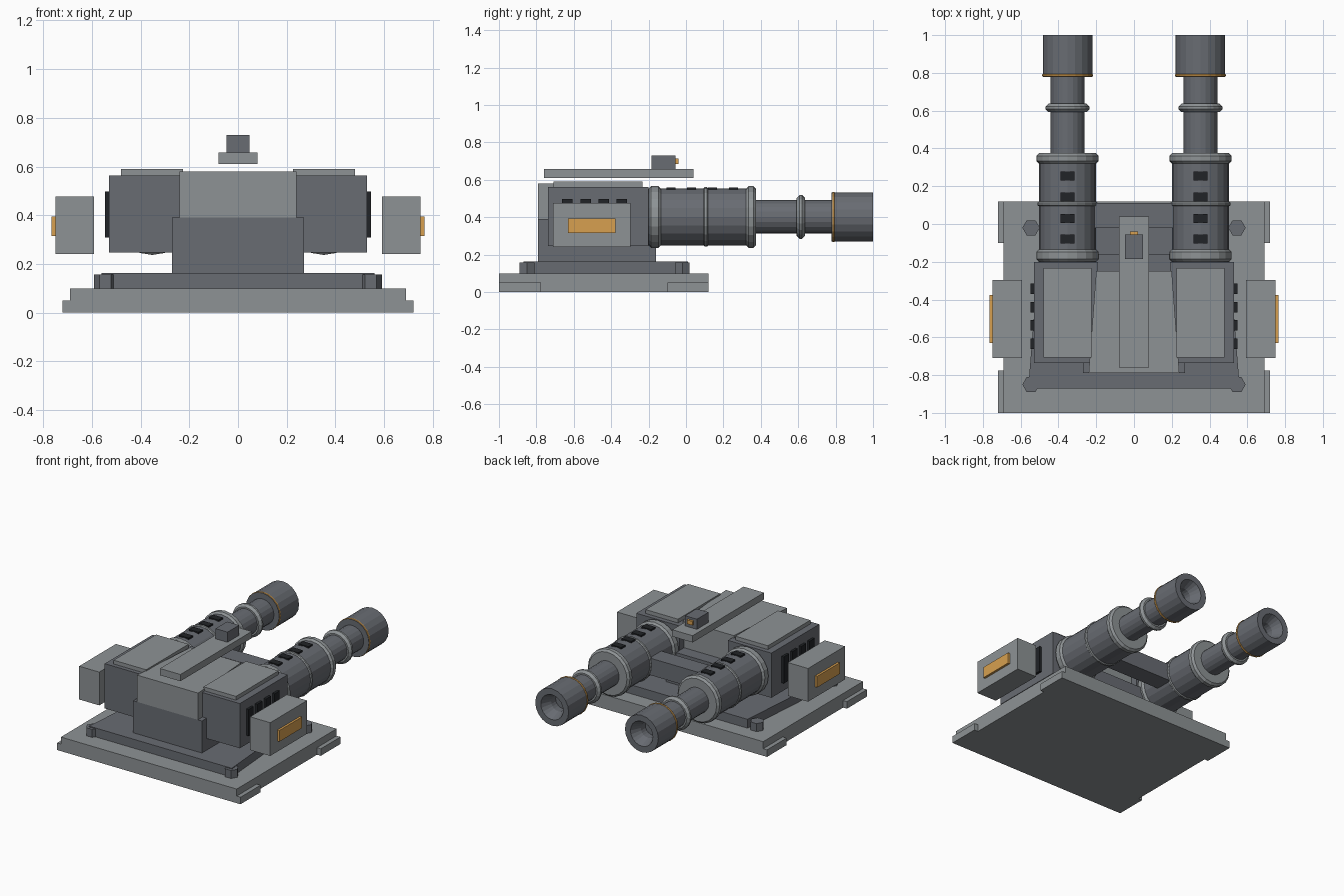
import bpy, bmesh, math

if "Cube" in bpy.data.objects:
    bpy.data.objects.remove(bpy.data.objects["Cube"])

def material(name, rgb):
    m = bpy.data.materials.new(name)
    m.diffuse_color = (*rgb, 1)
    m.use_nodes = True
    m.node_tree.nodes["Principled BSDF"].inputs["Base Color"].default_value = m.diffuse_color
    return m

LIGHT = material("light_grey", (0.27, 0.29, 0.30))
DARK = material("dark_grey", (0.14, 0.15, 0.17))
BLACK = material("black", (0.015, 0.017, 0.02))
ORANGE = material("orange", (0.68, 0.35, 0.08))

def finish(name, bm, mat):
    bmesh.ops.recalc_face_normals(bm, faces=bm.faces)
    me = bpy.data.meshes.new(name)
    bm.to_mesh(me)
    bm.free()
    me.materials.append(mat)
    ob = bpy.data.objects.new(name, me)
    bpy.context.collection.objects.link(ob)
    return ob

def prism(name, outline, z0, z1, mat):
    """Extrude an xy outline from z0 to z1."""
    bm = bmesh.new()
    f = bm.faces.new([bm.verts.new((x, y, z0)) for x, y in outline])
    top = bmesh.ops.extrude_face_region(bm, geom=[f])["geom"]
    for v in top:
        if isinstance(v, bmesh.types.BMVert):
            v.co.z = z1
    return finish(name, bm, mat)

def box(name, x, y, z, mat):
    x = sorted(x)
    return prism(name, [(x[0], y[0]), (x[1], y[0]), (x[1], y[1]), (x[0], y[1])], *z, mat)

def lathe(name, profile, cx, cz, mat, n=20, closed=False):
    """Revolve (y, radius) points around a y-directed axis."""
    bm = bmesh.new()
    rings = []
    for y, r in profile:
        if r == 0:
            rings.append([bm.verts.new((cx, y, cz))] * n)
        else:
            rings.append([bm.verts.new((cx + r * math.sin(2 * math.pi * i / n), y,
                                        cz + r * math.cos(2 * math.pi * i / n))) for i in range(n)])
    pairs = list(zip(rings, rings[1:])) + ([(rings[-1], rings[0])] if closed else [])
    for a, b in pairs:
        for i in range(n):
            j = (i + 1) % n
            bm.faces.new(list(dict.fromkeys([a[i], a[j], b[j], b[i]])))
    return finish(name, bm, mat)

def collar(name, y0, y1, r, cx, cz, c, mat, inner):
    """Bevelled ring around a barrel."""
    return lathe(name, [(y0, inner), (y0, r - c), (y0 + c, r), (y1 - c, r), (y1, r - c), (y1, inner)],
                 cx, cz, mat, closed=True)

# Base and turntable
box("base_plate", (-0.69, 0.69), (-1.0, 0.12), (0, 0.10), LIGHT)
prism("mount_plate", [(-0.56, -0.87), (0.56, -0.87), (0.49, 0.01), (-0.49, 0.01)], 0.10, 0.163, DARK)

# Central body, cover and the bar joining the barrels
box("central_body", (-0.27, 0.27), (-0.79, -0.16), (0.16, 0.39), DARK)
prism("central_cover", [(-0.24, -0.79), (0.24, -0.79), (0.20, -0.25), (-0.20, -0.25)], 0.39, 0.58, LIGHT)
box("cross_bar", (-0.24, 0.24), (-0.02, 0.11), (0.33, 0.45), DARK)

# Raised rail with sensor
box("top_rail", (-0.08, 0.08), (-0.76, 0.04), (0.61, 0.658), LIGHT)
box("sensor", (-0.047, 0.047), (-0.185, -0.055), (0.658, 0.73), DARK)
box("sensor_lens", (-0.022, 0.022), (-0.055, -0.04), (0.685, 0.713), ORANGE)

CX, CZ = 0.352, 0.402
for s, side in ((1, "right"), (-1, "left")):
    def part(name, x, y, z, mat):
        return box(f"{side}_{name}", (s * x[0], s * x[1]), y, z, mat)

    # Base tabs and hex bolts
    for y in ((-1.0, -0.775), (-0.10, 0.12)):
        part("base_tab", (0.69, 0.72), y, (0, 0.05), LIGHT)
    for y in (-0.85, -0.02):
        prism(f"{side}_bolt", [(s * 0.545 + 0.046 * math.cos(k * math.pi / 3),
                                y + 0.046 * math.sin(k * math.pi / 3)) for k in range(6)],
              0.10, 0.157, DARK)

    # Gun housing with roof plate and side vents
    part("housing", (0.19, 0.53), (-0.737, -0.20), (0.246, 0.563), DARK)
    part("roof_plate", (0.225, 0.48), (-0.708, -0.232), (0.563, 0.59), LIGHT)
    for k in range(4):
        y = -0.634 + k * 0.097
        part("side_vent", (0.525, 0.547), (y - 0.028, y + 0.028), (0.308, 0.497), BLACK)

    # Outboard box with orange panel
    part("side_box", (0.592, 0.75), (-0.71, -0.297), (0.24, 0.476), LIGHT)
    part("side_panel", (0.75, 0.766), (-0.63, -0.377), (0.315, 0.394), ORANGE)

    # Barrel: thick jacket, thin tube, hollow muzzle
    cx = s * CX
    lathe(f"{side}_barrel_jacket", [(-0.22, 0), (-0.22, 0.152), (0.355, 0.152), (0.355, 0)], cx, CZ, DARK)
    lathe(f"{side}_barrel_tube", [(0.35, 0), (0.35, 0.09), (0.80, 0.09), (0.80, 0)], cx, CZ, DARK)
    lathe(f"{side}_muzzle", [(0.778, 0), (0.778, 0.131), (1.0, 0.131), (1.0, 0.088),
                             (0.93, 0.055), (0.88, 0.055), (0.88, 0)], cx, CZ, DARK)
    collar(f"{side}_rear_collar", -0.20, -0.133, 0.165, cx, CZ, 0.014, LIGHT, 0.14)
    collar(f"{side}_middle_collar", 0.094, 0.118, 0.159, cx, CZ, 0.006, LIGHT, 0.14)
    collar(f"{side}_front_collar", 0.32, 0.375, 0.165, cx, CZ, 0.014, LIGHT, 0.08)
    collar(f"{side}_tube_collar", 0.592, 0.637, 0.117, cx, CZ, 0.016, LIGHT, 0.08)
    collar(f"{side}_muzzle_band", 0.782, 0.794, 0.134, cx, CZ, 0.002, ORANGE, 0.12)
    for y in (-0.08, 0.03, 0.142, 0.255):
        part("barrel_vent", (CX - 0.038, CX + 0.038), (y - 0.024, y + 0.024), (0.535, 0.56), BLACK)
